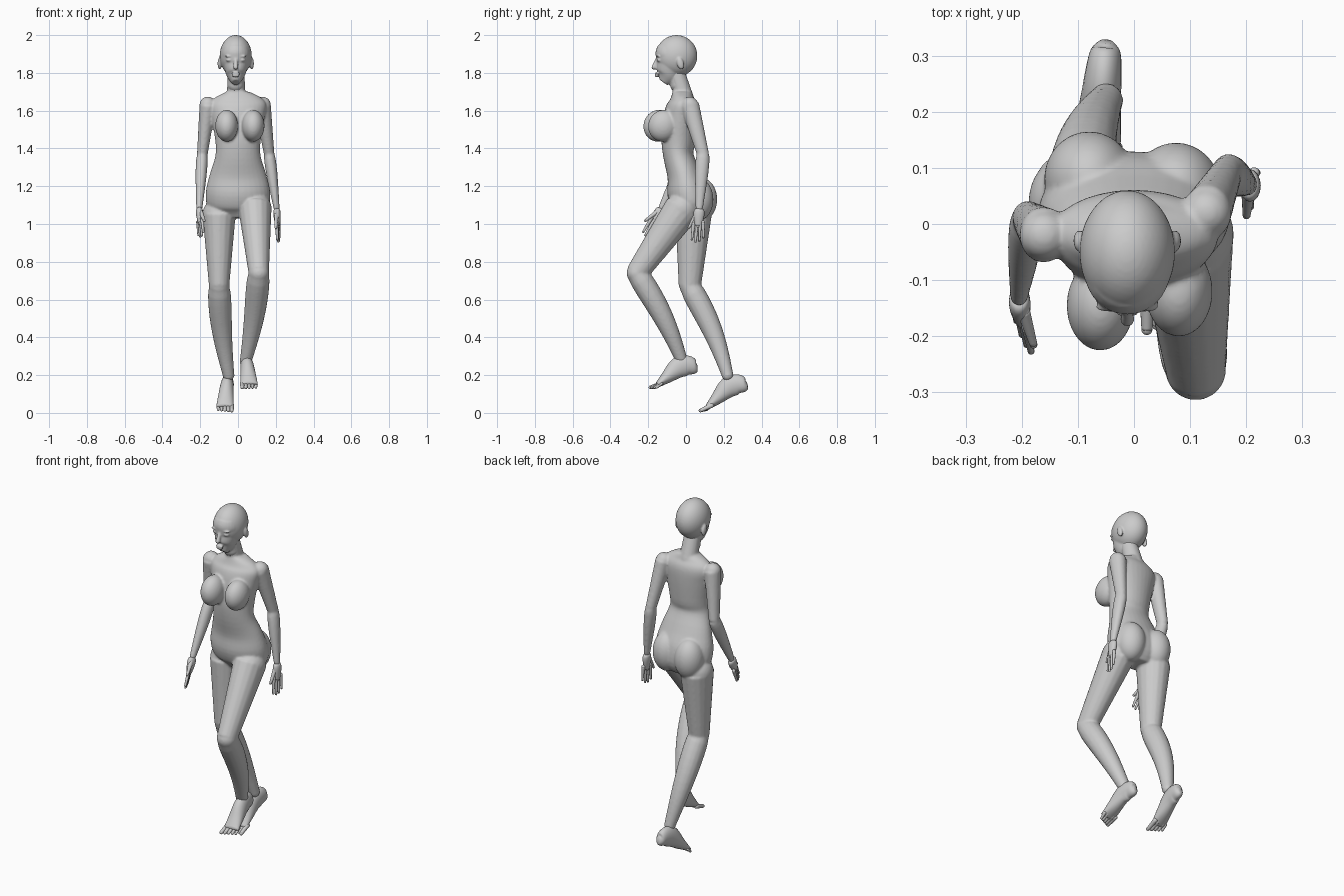
import bpy, bmesh, math
from mathutils import Vector, Matrix

if "Cube" in bpy.data.objects:
    bpy.data.objects.remove(bpy.data.objects["Cube"])

shade = (0.6, 0.6, 0.6, 1)
grey = bpy.data.materials.new("plain_grey")
grey.use_nodes = True
grey.diffuse_color = shade
grey.node_tree.nodes["Principled BSDF"].inputs["Base Color"].default_value = shade


def curve(a, b, c, d, t):
    """Smooth value between b and c, guided by the neighbours a and d."""
    bend = 2 * a - 5 * b + 4 * c - d + t * (3 * (b - c) + d - a)
    return b + t * (c - a + t * bend) / 2


def refine(rows, steps):
    """Add smooth in-between sections."""
    padded = [rows[0], *rows, rows[-1]]
    result = []
    for i in range(len(rows) - 1):
        group = padded[i:i + 4]
        for s in range(steps):
            result.append([curve(*values, s / steps) for values in zip(*group)])
    return result + [rows[-1]]


def loft(bm, rows, sides=24, steps=4):
    """Closed tube through sections of x, y, z, half width and half depth."""
    rows = refine(rows, steps)
    centres = [Vector(row[:3]) for row in rows]
    rings = []
    for i, (*_, width, depth) in enumerate(rows):
        along = (centres[min(i + 1, len(rows) - 1)] - centres[max(i - 1, 0)]).normalized()
        across = Vector((1, 0, 0))
        across = (across - along * across.dot(along)).normalized()
        other = along.cross(across)
        ring = []
        for k in range(sides):
            angle = math.tau * k / sides
            point = across * math.cos(angle) * width + other * math.sin(angle) * depth
            ring.append(bm.verts.new(centres[i] + point))
        rings.append(ring)
    for low, high in zip(rings, rings[1:]):
        for k in range(sides):
            bm.faces.new((low[k - 1], low[k], high[k], high[k - 1]))
    bm.faces.new(rings[0][::-1])
    bm.faces.new(rings[-1])


def blob(bm, centre, radii, tilt=0):
    place = Matrix.Translation(centre) @ Matrix.Rotation(tilt, 4, "X")
    bmesh.ops.create_icosphere(bm, subdivisions=4, radius=1,
                               matrix=place @ Matrix.Diagonal((*radii, 1)))


def bone(bm, start, end, first, last, depth=1.0, bulge=0, bow=(0, 0, 0), count=12):
    """Tapered limb with ball ends, swelling near its start and bowed sideways."""
    start, end = Vector(start), Vector(end)
    rows = []
    for i in range(count + 1):
        t = i / count
        radius = first + (last - first) * t + bulge * math.sin(math.pi * t ** 0.6)
        centre = start.lerp(end, t) + Vector(bow) * math.sin(math.pi * t)
        rows.append((*centre, radius, radius * depth))
    loft(bm, rows, 16, 1)
    blob(bm, start, [first] * 3)
    blob(bm, end, [last] * 3)


def finish(bm, name, voxel=0):
    """Turn the parts into one smooth object, fused when a voxel size is given."""
    bmesh.ops.recalc_face_normals(bm, faces=bm.faces)
    for face in bm.faces:
        face.smooth = True
    mesh = bpy.data.meshes.new(name)
    bm.to_mesh(mesh)
    bm.free()
    mesh.materials.append(grey)
    part = bpy.data.objects.new(name, mesh)
    bpy.context.collection.objects.link(part)
    if voxel:
        fuse = part.modifiers.new("fuse", "REMESH")
        fuse.mode = "VOXEL"
        fuse.voxel_size = voxel
        fuse.use_smooth_shade = True
        soften = part.modifiers.new("soften", "SMOOTH")
        soften.factor = 0.5
        soften.iterations = 5


# Torso, from z, y, half width and half depth
body = bmesh.new()
torso = [(1.03, .03, .09, .06), (1.09, .03, .16, .1), (1.17, .01, .17, .11),
         (1.26, -.01, .15, .09), (1.36, -.04, .12, .08), (1.44, -.04, .12, .09),
         (1.56, -.03, .14, .09), (1.63, -.02, .15, .08), (1.67, -.02, .12, .06),
         (1.7, -.02, .06, .05)]
loft(body, [(0, y, z, width, depth) for z, y, width, depth in torso], 32)
neck_base, neck_top = (-.01, -.01, 1.67), (-.01, -.05, 1.8)
bone(body, neck_base, neck_top, .05, .045)

# Chest and hip masses
for x, y in ((-.06, -.145), (.08, -.12)):
    blob(body, (x, y, 1.52), (.06, .08, .085), -.35)
for x, y in ((-.08, .08), (.075, .06)):
    blob(body, (x, y, 1.13), (.08, .085, .115))

# Arms
right_wrist, left_wrist = (-.205, -.13, 1.08), (.205, .07, 1.08)
for shoulder, elbow, wrist in (
        ((-.16, -.02, 1.63), (-.19, .01, 1.36), right_wrist),
        ((.13, .02, 1.63), (.165, .09, 1.37), left_wrist)):
    bone(body, shoulder, elbow, .044, .028, depth=1.15)
    bone(body, elbow, wrist, .028, .016, depth=1.2, bulge=.006)

# Legs, the left lifted forward and the right trailing
for side, hip, knee, ankle in (
        (1, (.09, -.02, 1.08), (.11, -.26, .74), (.04, -.02, .27)),
        (-1, (-.1, .04, 1.05), (-.1, .02, .67), (-.05, .22, .2))):
    bone(body, hip, knee, .088, .054, depth=1.1)
    bone(body, knee, ankle, .054, .031, bulge=.013, bow=(side * .01, .02, 0))
finish(body, "body", .0065)

# Head: skull, neck top and face
head = bmesh.new()
mid = -.012
blob(head, (mid, -.05, 1.89), (.085, .11, .11))
bone(head, (mid, -.04, 1.74), (mid, -.06, 1.84), .045, .045)
face = [(1.75, -.12, .02, .025), (1.78, -.1, .044, .053), (1.81, -.09, .057, .068),
        (1.87, -.08, .073, .072), (1.9, -.08, .077, .082), (1.93, -.075, .07, .075)]
loft(head, [(mid, y, z, width, depth) for z, y, width, depth in face], 28)

# Nose, lips, eyes, brows and ears
bone(head, (mid, -.15, 1.88), (mid, -.17, 1.83), .008, .013)
for z, width in ((1.796, .024), (1.784, .02)):
    blob(head, (mid, -.155, z), (width, .011, .007))
for side in (-1, 1):
    blob(head, (mid + side * .034, -.138, 1.868), (.018, .017, .01))
    blob(head, (mid + side * .035, -.146, 1.888), (.024, .012, .005))
    blob(head, (mid + side * .085, -.03, 1.85), (.011, .018, .033), .25)
finish(head, "head", .0045)


def hand(name, wrist, reach, spread):
    """Flat palm, four fingers and a thumb on the spread side."""
    bm = bmesh.new()
    wrist, reach, spread = Vector(wrist), Vector(reach), Vector(spread).normalized()
    knuckles = wrist + reach * .5
    bone(bm, wrist, knuckles, .014, .012, depth=1.5, bulge=.006)
    for i, length in enumerate((.84, .94, .96, .9)):
        offset = spread * (i - 1.5) * .017
        bone(bm, knuckles - reach * .1 + offset, wrist + reach * length + offset * 1.2, .01, .006)
    bone(bm, wrist + reach * .15 + spread * .015, wrist + reach * .55 + spread * .05, .012, .007)
    finish(bm, name)


hand("right_hand", right_wrist, (.01, -.08, -.15), (.4, -.8, .4))
hand("left_hand", left_wrist, (.01, -.01, -.18), (-.2, -1, 0))


def foot(name, side, shift, tilt):
    """Heel to ball loft and five toes, with the big toe on the inner side."""
    bm = bmesh.new()

    def place(x, y, z):
        return Vector((side * x, y, z + tilt * y)) + Vector(shift)

    sole = [(.06, .24, .012, .018), (.045, .24, .026, .036), (.01, .25, .032, .053),
            (-.04, .24, .036, .055), (-.1, .19, .042, .034), (-.15, .15, .045, .014)]
    loft(bm, [(*place(.045 - y / 10, y, z), width, depth) for y, z, width, depth in sole])
    for i in range(5):
        x, size = .023 + .018 * i, .013 - .001 * i
        bone(bm, place(x, -.13, .155), place(x, -.188 + .008 * i, .135), size, size * .75)
    finish(bm, name)


foot("left_foot", 1, (0, 0, 0), 0)
foot("right_foot", -1, (-.01, .265, -.1), .12)
